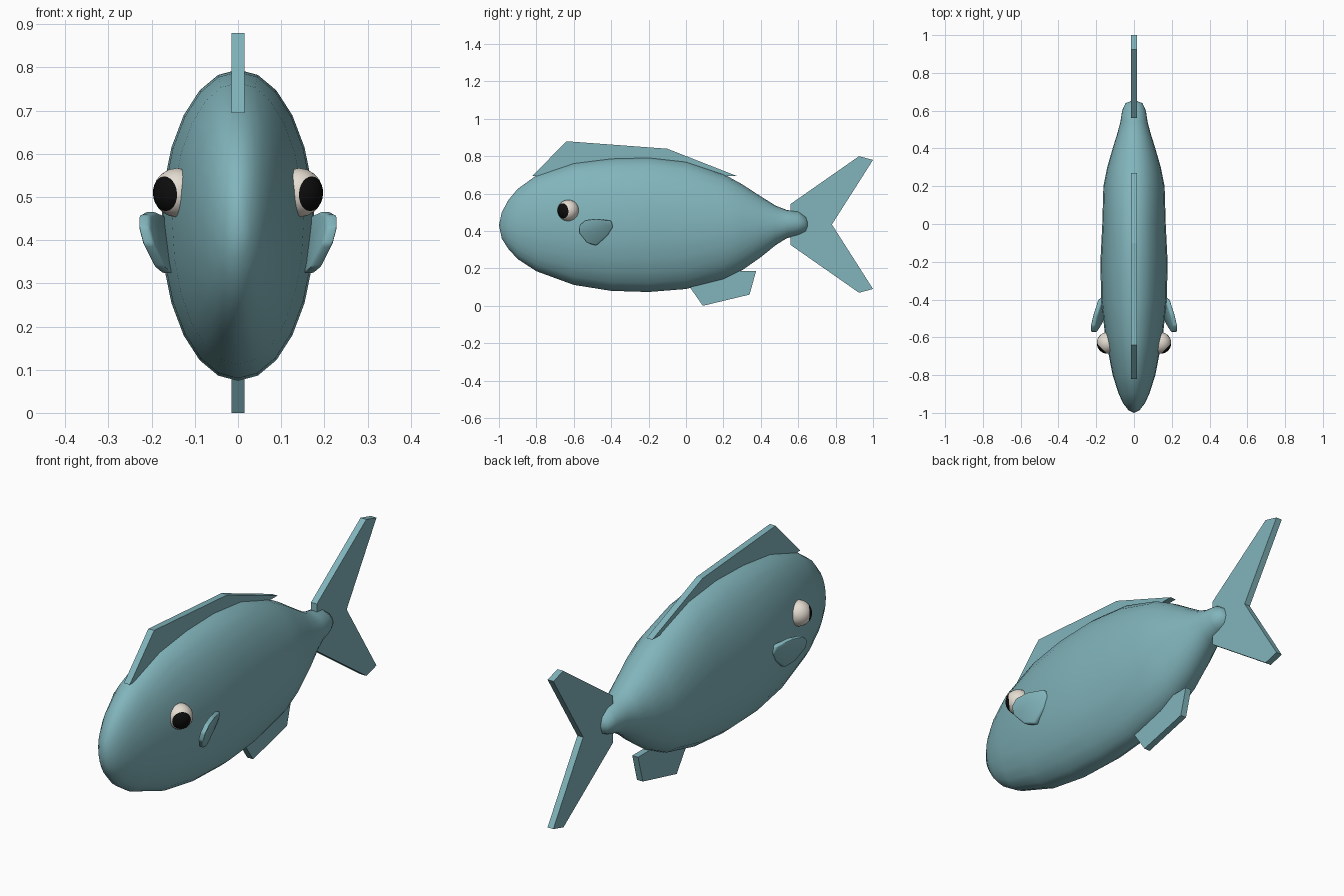
import bpy, bmesh
from math import sin, cos, pi, radians
from mathutils import Vector, Matrix

cube = bpy.data.objects.get("Cube")
if cube:
    bpy.data.objects.remove(cube)


def material(name, color, rough=0.6):
    m = bpy.data.materials.new(name)
    m.use_nodes = True
    m.diffuse_color = (*color, 1)
    bsdf = m.node_tree.nodes["Principled BSDF"]
    bsdf.inputs["Base Color"].default_value = (*color, 1)
    bsdf.inputs["Roughness"].default_value = rough
    return m


TEAL = material("teal_skin", (0.22, 0.46, 0.50))
WHITE = material("eye_white", (0.78, 0.72, 0.64))
BLACK = material("pupil_black", (0.004, 0.004, 0.004))


def finish(bm, name, mats, smooth=None):
    """Turn a bmesh into a linked object, optionally smooth shaded."""
    bmesh.ops.recalc_face_normals(bm, faces=bm.faces)
    me = bpy.data.meshes.new(name)
    bm.to_mesh(me)
    bm.free()
    for m in mats:
        me.materials.append(m)
    ob = bpy.data.objects.new(name, me)
    bpy.context.collection.objects.link(ob)
    if smooth:
        bpy.ops.object.select_all(action='DESELECT')
        ob.select_set(True)
        bpy.context.view_layer.objects.active = ob
        bpy.ops.object.shade_smooth_by_angle(angle=radians(smooth))
    return ob


# Body: elliptical sections (y, bottom, top, half width) lofted nose to tail
SECTIONS = [
    (-0.985, 0.36, 0.50, 0.03), (-0.95, 0.305, 0.565, 0.057),
    (-0.9, 0.25, 0.625, 0.081), (-0.8, 0.185, 0.697, 0.113),
    (-0.6, 0.112, 0.765, 0.152), (-0.4, 0.08, 0.79, 0.174),
    (-0.2, 0.074, 0.795, 0.178), (0, 0.09, 0.773, 0.168),
    (0.2, 0.14, 0.705, 0.162), (0.3, 0.19, 0.65, 0.142),
    (0.4, 0.26, 0.585, 0.113), (0.48, 0.325, 0.535, 0.088),
    (0.54, 0.362, 0.512, 0.072), (0.6, 0.378, 0.505, 0.063),
    (0.64, 0.397, 0.477, 0.045),
]
SIDES = 24
bm = bmesh.new()
rings = []
for y, low, top, w in SECTIONS:
    mid, h = (low + top) / 2, (top - low) / 2
    rings.append([bm.verts.new((w * cos(2 * pi * i / SIDES), y,
                                mid + h * sin(2 * pi * i / SIDES)))
                  for i in range(SIDES)])
for a, b in zip(rings, rings[1:]):
    for i in range(SIDES):
        j = (i + 1) % SIDES
        bm.faces.new((a[i], a[j], b[j], b[i]))
for ring, tip in ((rings[0], (0, -1, 0.43)), (rings[-1], (0, 0.656, 0.435))):
    pole = bm.verts.new(tip)
    for i in range(SIDES):
        bm.faces.new((ring[i], ring[(i + 1) % SIDES], pole))
finish(bm, "body", [TEAL], smooth=80)


# Flat centre fins: side outlines given thickness across x
def plate(outline, half):
    bm = bmesh.new()
    face = bm.faces.new([bm.verts.new((-half, y, z)) for y, z in outline])
    out = bmesh.ops.extrude_face_region(bm, geom=[face])["geom"]
    bmesh.ops.translate(bm, vec=(2 * half, 0, 0),
                        verts=[v for v in out if isinstance(v, bmesh.types.BMVert)])
    return bm


FINS = {
    "dorsal_fin": [(-0.82, 0.695), (-0.64, 0.88), (-0.1, 0.84), (0.27, 0.695)],
    "belly_fin": [(-0.04, 0.187), (0.09, 0.0), (0.34, 0.06), (0.375, 0.187)],
    "tail_fin": [(0.56, 0.545), (0.925, 0.80), (1, 0.78), (0.78, 0.435),
                 (1, 0.09), (0.925, 0.07), (0.56, 0.325)],
}
for name, outline in FINS.items():
    finish(plate(outline, 0.015), name, [TEAL])

# Side fins: rounded paddles flaring out towards the front and top
PADDLE = [(-0.57, 0.43), (-0.54, 0.458), (-0.48, 0.466), (-0.40, 0.455),
          (-0.39, 0.42), (-0.42, 0.375), (-0.48, 0.322), (-0.53, 0.337),
          (-0.572, 0.39)]
for side, s in (("left", 1), ("right", -1)):
    bm = plate(PADDLE, 0.013)
    bmesh.ops.bevel(bm, geom=bm.edges[:], offset=0.007, segments=2,
                    profile=0.5, affect='EDGES')
    for v in bm.verts:
        v.co.x = s * (v.co.x + 0.19 - 0.28 * (v.co.y + 0.48)
                      + 0.28 * (v.co.z - 0.42))
    finish(bm, side + "_side_fin", [TEAL], smooth=50)

# Eyes: balls with the pole turned forward and out, pupil as the polar cap
for side, s in (("left", 1), ("right", -1)):
    look = Vector((s * 0.72, -0.69, -0.06)).normalized()
    bm = bmesh.new()
    bmesh.ops.create_uvsphere(bm, u_segments=24, v_segments=16, radius=0.057)
    for f in bm.faces:
        f.material_index = 1 if f.calc_center_median().z > 0.057 * cos(pi / 4) else 0
    turn = look.to_track_quat('Z', 'Y').to_matrix().to_4x4()
    bm.transform(Matrix.Translation((s * 0.14, -0.63, 0.51)) @ turn)
    finish(bm, side + "_eye", [WHITE, BLACK], smooth=60)
